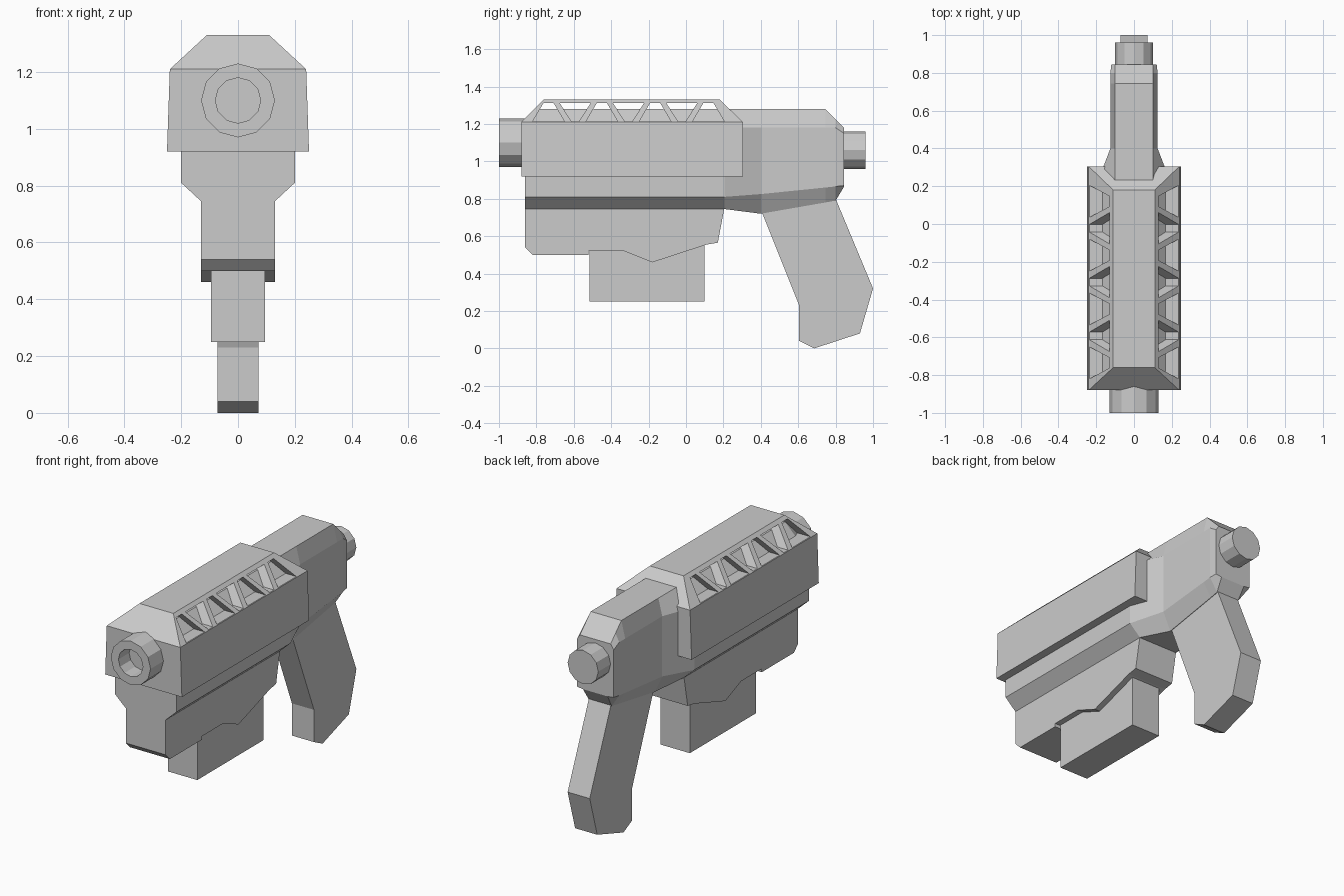
import bpy, bmesh
from math import sin, cos, pi

if "Cube" in bpy.data.objects:
    bpy.data.objects.remove(bpy.data.objects["Cube"])


def finish(name, bm):
    bmesh.ops.recalc_face_normals(bm, faces=bm.faces)
    mesh = bpy.data.meshes.new(name)
    bm.to_mesh(mesh)
    bm.free()
    ob = bpy.data.objects.new(name, mesh)
    bpy.context.collection.objects.link(ob)
    return ob


def add_loft(bm, rings, closed=False):
    vs = [[bm.verts.new(p) for p in r] for r in rings]
    n = len(vs[0])
    pairs = list(zip(vs, vs[1:])) + ([(vs[-1], vs[0])] if closed else [])
    for a, b in pairs:
        for i in range(n):
            j = (i + 1) % n
            bm.faces.new((a[i], a[j], b[j], b[i]))
    if not closed:
        bm.faces.new(vs[0])
        bm.faces.new(vs[-1])


def loft(name, rings, closed=False):
    bm = bmesh.new()
    add_loft(bm, rings, closed)
    return finish(name, bm)


def slab(profile, hw):
    """Side profile (y, z) given thickness across x."""
    return [[(x, y, z) for y, z in profile] for x in (-hw, hw)]


def circle(y, z, r, n=12):
    return [(r * sin(2 * pi * i / n), y, z + r * cos(2 * pi * i / n)) for i in range(n)]


# Upper shroud: tapered box with sloped top on all four sides
shroud = loft("upper_shroud", [
    [(-w, y0, z), (w, y0, z), (w, y1, z), (-w, y1, z)]
    for w, y0, y1, z in ((.25, -.88, .305, .92), (.24, -.88, .305, 1.21), (.11, -.76, .18, 1.33))])

# Truss openings cut through the sloped sides
bm = bmesh.new()
zb, zt = 1.213, 1.312
for i in range(7):
    c = -.735 + .1425 * i
    b, t = (.085, .027) if i % 2 == 0 else (.02, .083)
    add_loft(bm, slab([(c - b, zb), (c + b, zb), (c + t, zt), (c - t, zt)], .4))
cutter = finish("truss_cutter", bm)
cutter.hide_render = True
mod = shroud.modifiers.new("truss", 'BOOLEAN')
mod.operation = 'DIFFERENCE'
mod.solver = 'EXACT'
mod.object = cutter
bpy.context.view_layer.objects.active = shroud
shroud.select_set(True)
bpy.ops.object.modifier_apply(modifier="truss")
bpy.data.objects.remove(cutter)

# Main body: cross-sections along y (half width, height from top to bottom)
sections = [
    (-.86, [(.10, 1.20), (.20, 1.15), (.20, .81), (.13, .745)]),
    (-.78, [(.10, 1.28), (.20, 1.18), (.20, .81), (.13, .745)]),
    (.205, [(.10, 1.28), (.20, 1.18), (.20, .81), (.13, .745)]),
    (.40, [(.10, 1.28), (.125, 1.18), (.125, .825), (.075, .72)]),
    (.745, [(.10, 1.28), (.125, 1.18), (.125, .86), (.075, .78)]),
    (.80, [(.10, 1.225), (.125, 1.18), (.125, .866), (.075, .79)]),
    (.845, [(.10, 1.18), (.12, 1.15), (.12, .87), (.08, .865)]),
]
loft("main_body", [[(x, y, z) for x, z in s] + [(-x, y, z) for x, z in reversed(s)]
                   for y, s in sections])

# Lower fore-end with stepped underside
loft("lower_housing", slab([(-.86, .75), (-.86, .54), (-.82, .50), (-.52, .50), (-.52, .52),
                            (-.33, .52), (-.18, .46), (.11, .555), (.17, .565), (.205, .75)], .13))

# Magazine block
loft("magazine", slab([(-.515, .25), (.10, .25), (.10, .60), (-.515, .60)], .095))

# Grip
loft("grip", slab([(.405, .73), (.605, .23), (.605, .04), (.685, 0), (.93, .08),
                   (1.0, .32), (.80, .80), (.60, .82)], .072))

# Barrel ring with recessed bore
loft("barrel", [circle(y, 1.10, r) for y, r in
                ((-.85, .13), (-1, .13), (-1, .08), (-.90, .08))])

# Rear cap
loft("rear_cap", [circle(y, 1.06, .10) for y in (.80, .96)])
